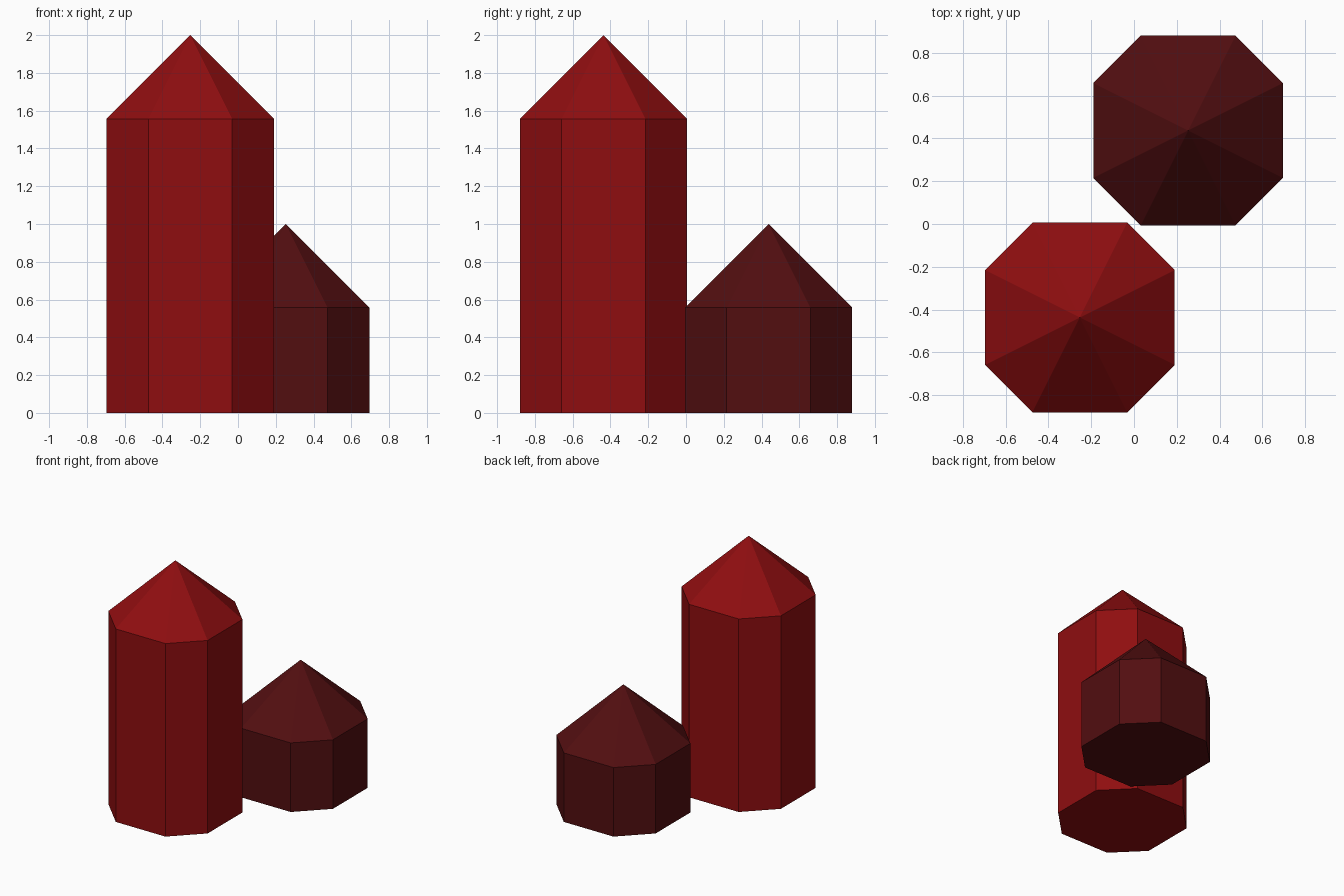
import bpy
import bmesh

cube = bpy.data.objects.get("Cube")
if cube:
    bpy.data.objects.remove(cube, do_unlink=True)

R = 0.443       # half width of a crystal
H = R / 2       # half length of its flat front, back and side edges
OCTAGON = [(R, -H), (R, H), (H, R), (-H, R), (-R, H), (-R, -H), (-H, -R), (H, -R)]


def make_material(name, color):
    mat = bpy.data.materials.new(name)
    mat.use_nodes = True
    mat.diffuse_color = color
    bsdf = next(n for n in mat.node_tree.nodes if n.type == 'BSDF_PRINCIPLED')
    bsdf.inputs["Base Color"].default_value = color
    return mat


def make_crystal(name, x, y, height, mat):
    """Eight-sided column with a pointed tip."""
    bm = bmesh.new()
    base = bm.faces.new([bm.verts.new((px, py, 0)) for px, py in OCTAGON])

    # Column
    ext = bmesh.ops.extrude_face_region(bm, geom=[base], use_keep_orig=True)
    top_verts = [g for g in ext["geom"] if isinstance(g, bmesh.types.BMVert)]
    top = next(g for g in ext["geom"] if isinstance(g, bmesh.types.BMFace))
    bmesh.ops.translate(bm, verts=top_verts, vec=(0, 0, height - R))

    # Pointed tip
    tip = bmesh.ops.poke(bm, faces=[top])["verts"]
    bmesh.ops.translate(bm, verts=tip, vec=(0, 0, R))

    bmesh.ops.recalc_face_normals(bm, faces=bm.faces[:])
    mesh = bpy.data.meshes.new(name)
    bm.to_mesh(mesh)
    bm.free()
    mesh.materials.append(mat)
    obj = bpy.data.objects.new(name, mesh)
    obj.location = (x, y, 0)
    bpy.context.collection.objects.link(obj)
    return obj


red = make_material("deep red", (0.275, 0.0042, 0.0050, 1))
maroon = make_material("dark maroon", (0.084, 0.0044, 0.0052, 1))

make_crystal("tall_crystal", -0.253, -0.437, 2.0, red)
make_crystal("short_crystal", 0.253, 0.437, 1.0, maroon)
